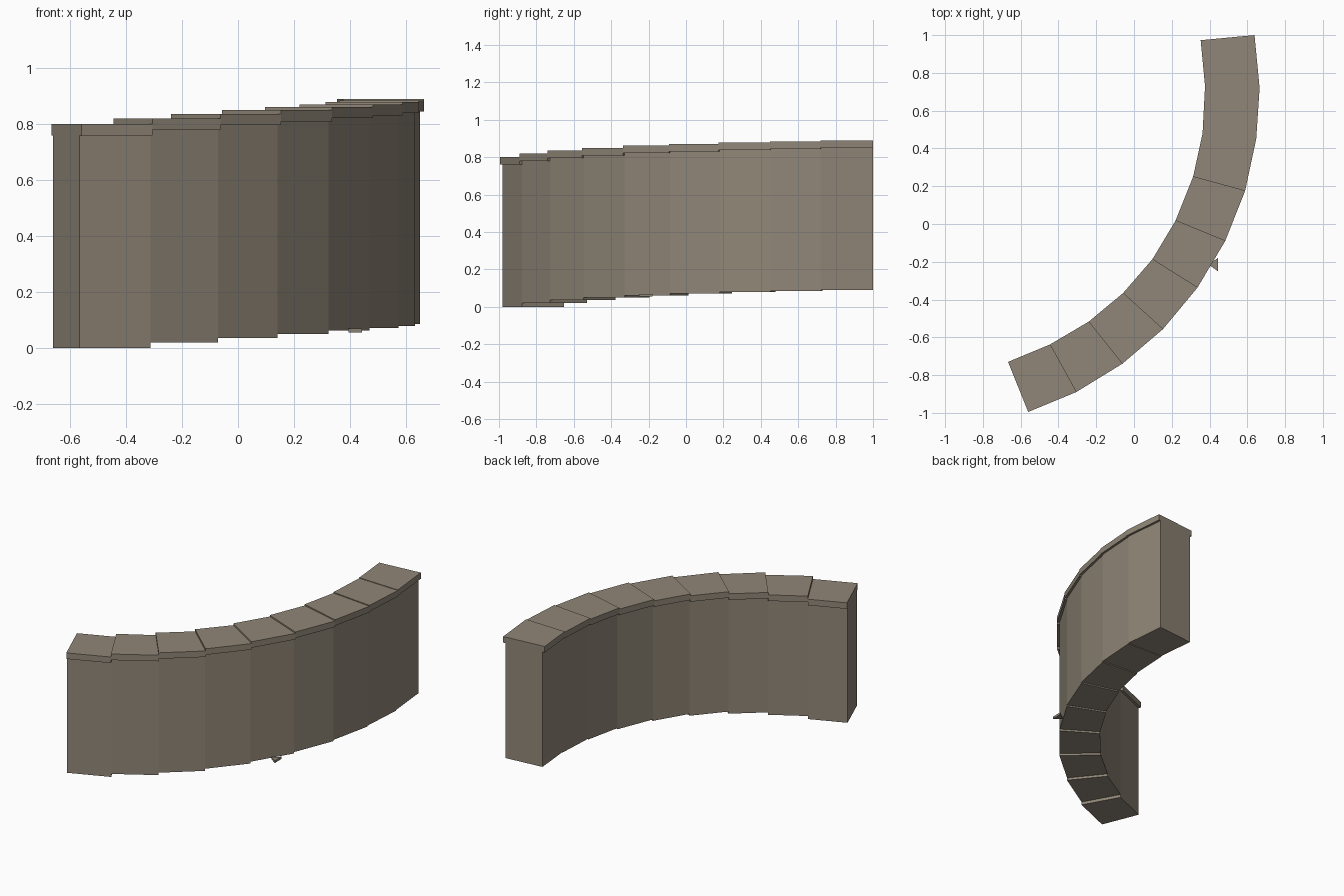
import bpy
from mathutils import Vector

if "Cube" in bpy.data.objects:
    bpy.data.objects.remove(bpy.data.objects["Cube"])

stone = bpy.data.materials.new("stone")
stone.diffuse_color = (0.28, 0.24, 0.185, 1)
stone.use_nodes = True
stone.node_tree.nodes["Principled BSDF"].inputs["Base Color"].default_value = stone.diffuse_color

# Joint lines between wall segments: outer and inner edge of the coping, in plan
OUTER = [(-.56, -.995), (-.306, -.89), (-.062, -.74), (.153, -.557), (.336, -.337),
         (.483, -.09), (.588, .175), (.647, .45), (.665, .72), (.638, 1.0)]
INNER = [(-.667, -.73), (-.445, -.638), (-.24, -.517), (-.058, -.366), (.097, -.187),
         (.22, .018), (.313, .25), (.363, .48), (.376, .73), (.353, .973)]
RISE = [0, .02, .036, .05, .062, .071, .079, .085, .089]
OVERHANG = .015


def prism(name, plan, z0, z1):
    """Extrude a counter-clockwise plan outline between two heights."""
    n = len(plan)
    verts = [(p[0], p[1], z) for z in (z0, z1) for p in plan]
    faces = [tuple(reversed(range(n))), tuple(range(n, 2 * n))]
    faces += [(i, (i + 1) % n, n + (i + 1) % n, n + i) for i in range(n)]
    mesh = bpy.data.meshes.new(name)
    mesh.from_pydata(verts, [], faces)
    mesh.materials.append(stone)
    ob = bpy.data.objects.new(name, mesh)
    bpy.context.collection.objects.link(ob)
    return ob


def joint(i, inset):
    """Both ends of joint i, pulled in from the coping edge."""
    o, n = Vector(OUTER[i]), Vector(INNER[i])
    d = (n - o).normalized() * inset
    return o + d, n - d


# Stepped wall segments, each with its own coping slab
for i, z in enumerate(RISE):
    for name, inset, z0, z1 in (("wall_block", OVERHANG, 0, .76),
                                ("coping_slab", 0, .76, .80)):
        o0, n0 = joint(i, inset)
        o1, n1 = joint(i + 1, inset)
        prism(f"{name}_{i + 1}", [o0, o1, n1, n0], z + z0, z + z1)

# Small stone chip sticking out at the foot of the wall
prism("stone_chip", [(.395, -.215), (.444, -.25), (.444, -.18)], .055, .07)
